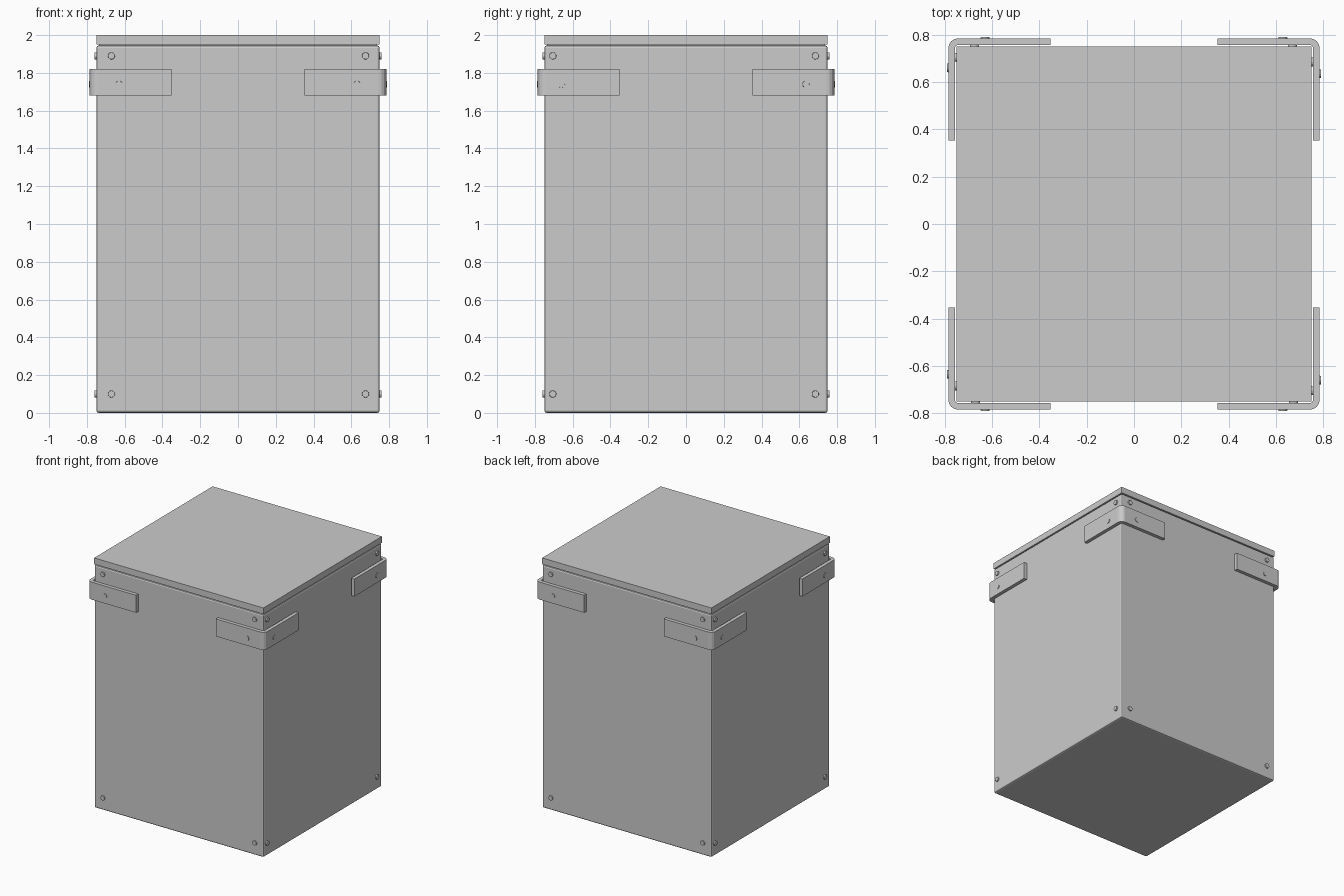
import bpy, bmesh
from math import sin, cos, pi
from mathutils import Matrix, Vector

if "Cube" in bpy.data.objects:
    bpy.data.objects.remove(bpy.data.objects["Cube"])


def finish(name, bm, bevel=0.0, segments=2):
    bmesh.ops.recalc_face_normals(bm, faces=bm.faces[:])
    mesh = bpy.data.meshes.new(name)
    bm.to_mesh(mesh)
    bm.free()
    ob = bpy.data.objects.new(name, mesh)
    bpy.context.collection.objects.link(ob)
    if bevel:
        mod = ob.modifiers.new("bevel", 'BEVEL')
        mod.width = bevel
        mod.segments = segments
    return ob


def box(name, half, z0, z1, bevel=0.0):
    bm = bmesh.new()
    bmesh.ops.create_cube(bm, size=1)
    for v in bm.verts:
        v.co = Vector((v.co.x * 2 * half, v.co.y * 2 * half,
                       z0 if v.co.z < 0 else z1))
    return finish(name, bm, bevel)


def arc(edge, radius, steps=4):
    c = edge - radius
    return [(c + radius * cos(i * pi / 2 / steps), c + radius * sin(i * pi / 2 / steps))
            for i in range(steps + 1)]


def bracket(name, turn):
    # L-shaped profile with a rounded bend, extruded upward
    outer, inner, end = 0.785, 0.757, 0.353
    pts = [(inner, end), (outer, end)] + arc(outer, 0.04)
    pts += [(end, outer), (end, inner)] + arc(inner, 0.012, 2)[::-1]
    bm = bmesh.new()
    face = bm.faces.new([bm.verts.new((x, y, 1.68)) for x, y in pts])
    top = bmesh.ops.extrude_face_region(bm, geom=[face])["geom"]
    bmesh.ops.translate(bm, vec=(0, 0, 0.14),
                        verts=[g for g in top if isinstance(g, bmesh.types.BMVert)])
    bm.transform(Matrix.Rotation(turn, 4, 'Z'))
    finish(name, bm)


def screw(name, side, u, z, depth0, depth1, radius=0.02):
    # short cylinder with a slightly tapered head, facing outward
    bm = bmesh.new()
    bmesh.ops.create_cone(bm, cap_ends=True, segments=12, radius1=radius,
                          radius2=radius * 0.9, depth=depth1 - depth0)
    place = (Matrix.Rotation(side * pi / 2, 4, 'Z')
             @ Matrix.Translation((u, -(depth0 + depth1) / 2, z))
             @ Matrix.Rotation(pi / 2, 4, 'X'))
    bm.transform(place)
    finish(name, bm)


# Crate body and lid
box("body", 0.75, 0.0, 1.945, 0.012)
box("lid", 0.75, 1.95, 2.0)
box("lid_seat", 0.735, 1.93, 1.96)

# Corner straps
for i in range(4):
    bracket(f"corner_strap_{i}", i * pi / 2)

# Screws: front, right, back, left
body_u = [(-0.67, 0.675), (-0.705, 0.685)] * 2
strap_u = [(-0.63, 0.63), (-0.66, 0.635)] * 2
for side in range(4):
    for u in body_u[side]:
        for z in (0.1, 1.89):
            screw("body_screw", side, u, z, 0.74, 0.76)
    for u in strap_u[side]:
        screw("strap_screw", side, u, 1.74, 0.765, 0.79)
